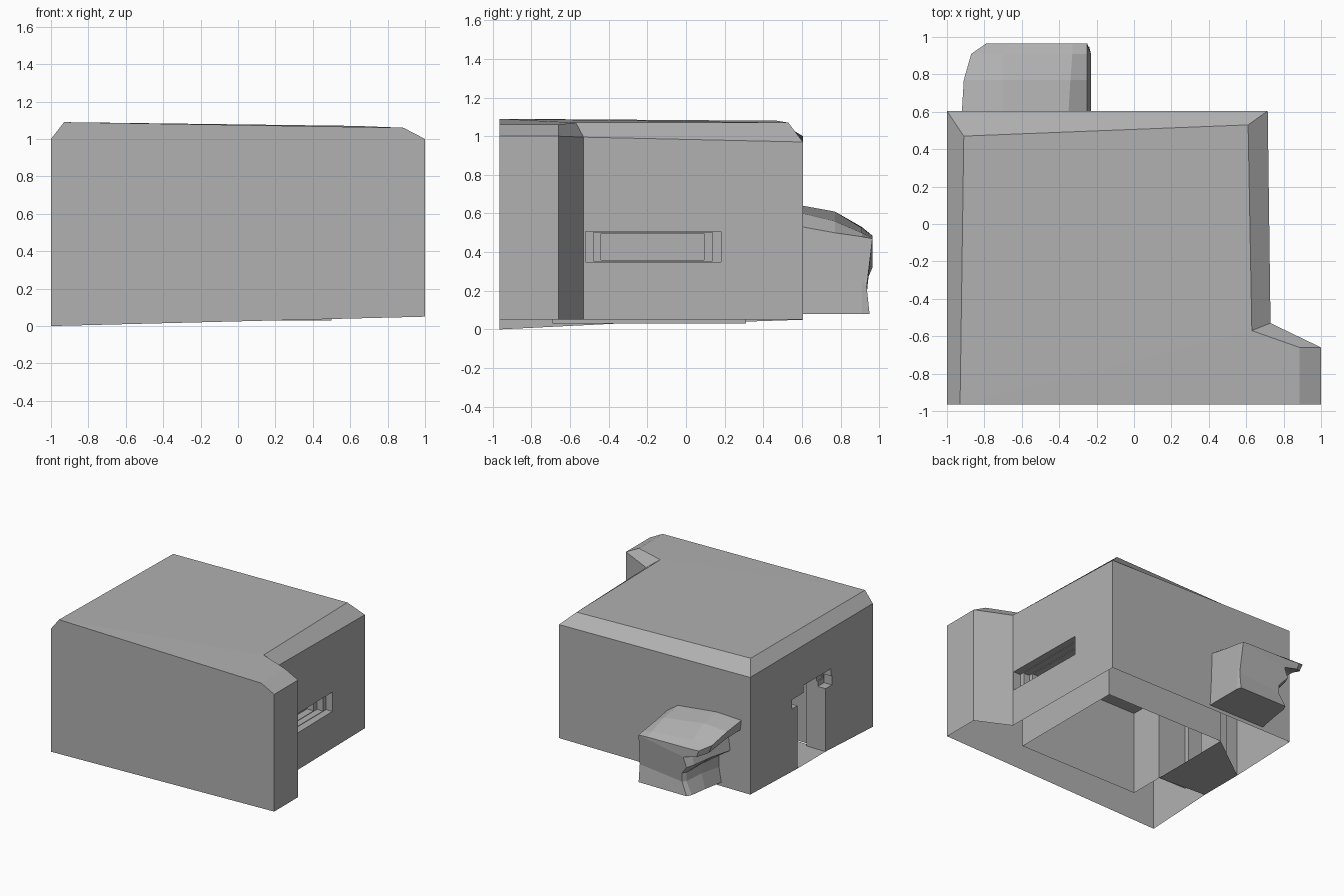
import bpy, bmesh

if "Cube" in bpy.data.objects:
    bpy.data.objects.remove(bpy.data.objects["Cube"])

concrete = bpy.data.materials.new("concrete")
concrete.diffuse_color = (.44, .44, .44, 1)
concrete.use_nodes = True
concrete.node_tree.nodes["Principled BSDF"].inputs["Base Color"].default_value = concrete.diffuse_color


def make_object(name, bm):
    bmesh.ops.recalc_face_normals(bm, faces=bm.faces)
    me = bpy.data.meshes.new(name)
    bm.to_mesh(me)
    bm.free()
    me.materials.append(concrete)
    ob = bpy.data.objects.new(name, me)
    bpy.context.collection.objects.link(ob)
    return ob


def loft(bm, rings):
    """Join successive vertex rings with quads."""
    n = len(rings[0])
    for a, b in zip(rings, rings[1:]):
        for i in range(n):
            j = (i + 1) % n
            bm.faces.new((a[i], a[j], b[j], b[i]))


def box_cutter(name, x, y, z):
    bm = bmesh.new()
    bmesh.ops.create_cube(bm, size=1)
    for v in bm.verts:
        for i, r in enumerate((x, y, z)):
            v.co[i] = r[1] if v.co[i] > 0 else r[0]
    ob = make_object(name, bm)
    ob.hide_render = True
    return ob


# Bunker body: walls plus chamfered roof
plan = [(-1, -.965), (1, -.965), (1, -.66), (.73, -.53), (.715, .605), (-1, .605)]
eave_z = [1.0, 1.0, 1.0, .995, .97, 1.0]
roof = [(-.93, -.965, 1.09), (.885, -.965, 1.06), (.885, -.66, 1.06),
        (.63, -.57, 1.07), (.61, .53, 1.07), (-.91, .47, 1.08)]
bm = bmesh.new()
base = [bm.verts.new((x, y, 0)) for x, y in plan]
eave = [bm.verts.new((x, y, z)) for (x, y), z in zip(plan, eave_z)]
top = [bm.verts.new(p) for p in roof]
bm.faces.new((base[0], base[1], eave[1], top[1], top[0], eave[0]))
for i in range(1, 6):
    j = (i + 1) % 6
    bm.faces.new((base[i], base[j], eave[j], eave[i]))
    bm.faces.new((eave[i], eave[j], top[j], top[i]))
bm.faces.new(base[::-1])
bm.faces.new((top[0], top[1], top[2], top[3]))
bm.faces.new((top[0], top[3], top[4], top[5]))
body = make_object("bunker_body", bm)

# Hollow room, stepped firing slit, stepped doorway
cutters = [
    box_cutter("room_cut", (-.58, .5), (-.69, .31), (-.1, .71)),
    box_cutter("passage_cut", (-.83, -.55), (-.40, .08), (-.1, .65)),
    box_cutter("door_cut", (-1.1, -.80), (-.36, 0), (-.1, .61)),
    box_cutter("lintel_slot_cut", (-1.1, -.93), (-.44, .07), (.54, .615)),
    box_cutter("lintel_top_cut", (-1.1, -.92), (-.43, -.08), (.58, .675)),
]
for i in range(4):
    cutters.append(box_cutter(
        "slit_cut_%d" % i, (.45, .78 if i == 0 else .73 - .058 * i),
        (-.52 + .04 * i, .18 - .043 * i), (.35 + .004 * i, .506 - .005 * i)))
# keep the wide step shallow so each deeper step stays narrower
for i, c in enumerate(cutters[5:]):
    for v in c.data.vertices:
        if v.co.x < .6:
            v.co.x = .45 if i == 3 else .665 - .058 * i
for c in cutters:
    if c.name.startswith("slit"):
        for v in c.data.vertices:
            if v.co.x > .5 and v.co.x < .7 and c.name != "slit_cut_0":
                v.co.x += .005
for c in cutters:
    m = body.modifiers.new(c.name, 'BOOLEAN')
    m.operation = 'DIFFERENCE'
    m.solver = 'EXACT'
    m.object = c
deps = bpy.context.evaluated_depsgraph_get()
body.data = bpy.data.meshes.new_from_object(body.evaluated_get(deps))
body.modifiers.clear()
for c in cutters:
    bpy.data.objects.remove(c)

# Open underside with its uneven lower edge
bm = bmesh.new()
bm.from_mesh(body.data)
bmesh.ops.delete(bm, geom=[f for f in bm.faces if all(v.co.z < .002 for v in f.verts)],
                 context='FACES')
for v in bm.verts:
    if v.co.z < .002:
        x, y = v.co.x, v.co.y
        if x < -.99 and y < -.9:
            v.co.z = 0
        elif x > .7 or y > .5:
            v.co.z = .05
        else:
            v.co.z = .03
bm.to_mesh(body.data)
bm.free()

# Doorway floor
bm = bmesh.new()
bm.faces.new([bm.verts.new(p) for p in
              ((-1, -.375, .03), (-.58, -.40, .03), (-.58, .31, .03), (-1, 0, .03))])
make_object("door_sill", bm)

# Broken concrete chunk on the back wall: x-z sections lofted along y
sections = [
    (.605, [(-.23, .08), (-.24, .25), (-.25, .53), (-.35, .60), (-.70, .64), (-.92, .63),
            (-.91, .55), (-.80, .50), (-.82, .36), (-.72, .30), (-.72, .20), (-.74, .08)]),
    (.77, [(-.23, .08), (-.24, .25), (-.25, .50), (-.34, .56), (-.70, .61), (-.91, .60),
           (-.89, .53), (-.74, .48), (-.76, .35), (-.68, .28), (-.68, .20), (-.71, .08)]),
    (.91, [(-.23, .08), (-.24, .25), (-.25, .48), (-.33, .50), (-.70, .525), (-.87, .53),
           (-.84, .46), (-.69, .43), (-.71, .33), (-.64, .25), (-.64, .18), (-.69, .08)]),
    (.965, [(-.24, .08), (-.24, .22), (-.25, .47), (-.33, .475), (-.68, .48), (-.79, .485),
            (-.77, .43), (-.65, .40), (-.68, .32), (-.62, .25), (-.62, .18), (-.67, .08)]),
]
bm = bmesh.new()
rings = [[bm.verts.new((x, y, z)) for x, z in pts] for y, pts in sections]
back = rings[-1]
for i in (1, 9, 10):
    back[i].co.y = .935
for i in (0, 11):
    back[i].co.y = .95
loft(bm, rings)
bm.faces.new((back[0], back[1], back[10], back[11]))
bm.faces.new((back[1], back[2], back[7], back[8], back[9], back[10]))
bm.faces.new(back[2:8])
make_object("broken_concrete", bm)
